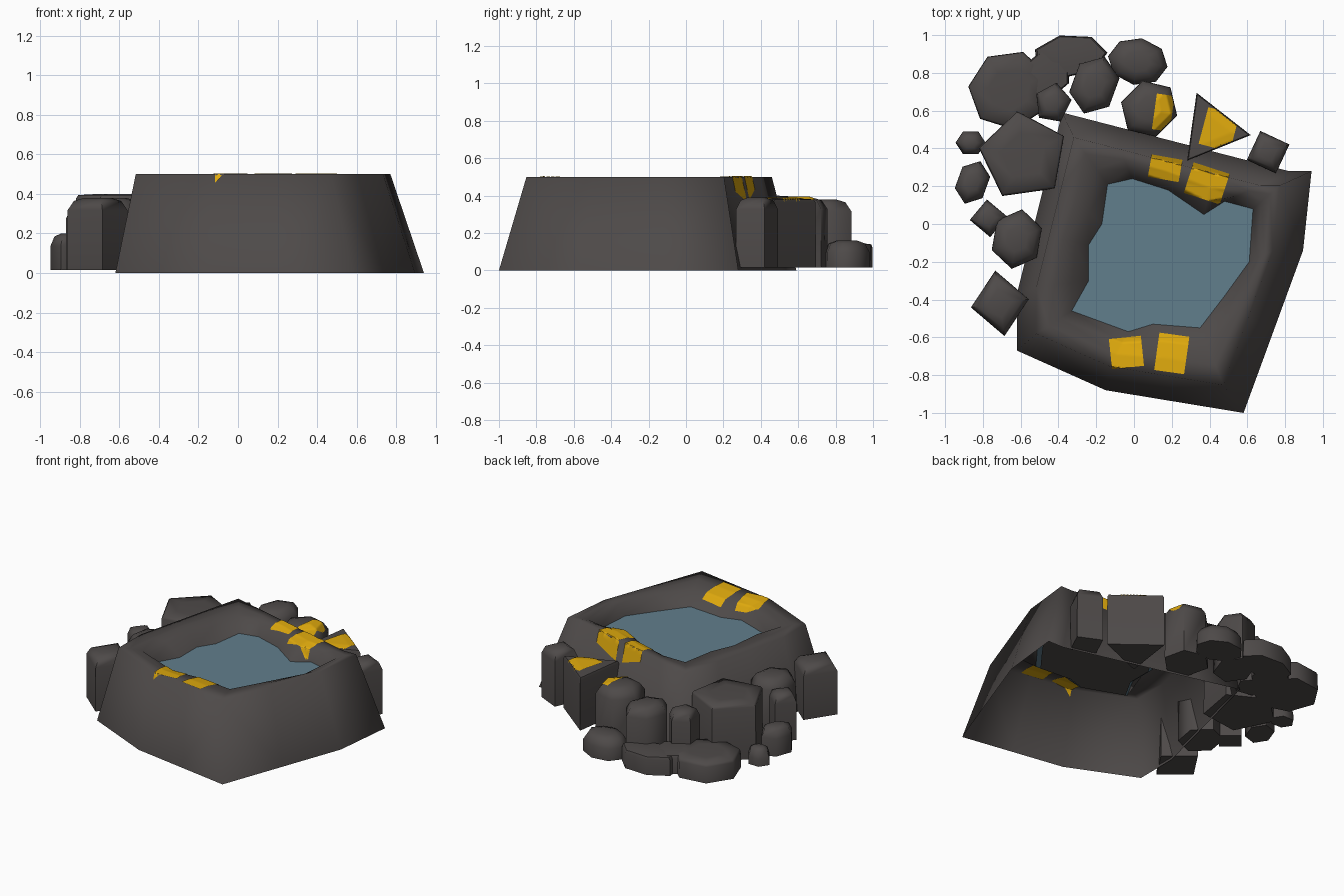
import bpy, bmesh
from math import sin, cos, radians, tau
from mathutils import Vector
from mathutils.bvhtree import BVHTree

if "Cube" in bpy.data.objects:
    bpy.data.objects.remove(bpy.data.objects["Cube"])


def material(name, rgb):
    m = bpy.data.materials.new(name)
    m.diffuse_color = (*rgb, 1)
    m.use_nodes = True
    m.node_tree.nodes["Principled BSDF"].inputs["Base Color"].default_value = m.diffuse_color
    return m


ROCK = material("dark_rock", (0.076, 0.068, 0.066))
WATER = material("water_blue", (0.12, 0.21, 0.265))
GOLD = material("gold_yellow", (0.74, 0.40, 0.004))


def finish(name, bm, mat, angle=None, recalc=False):
    if recalc:
        bmesh.ops.recalc_face_normals(bm, faces=bm.faces[:])
    me = bpy.data.meshes.new(name)
    bm.to_mesh(me)
    bm.free()
    me.materials.append(mat)
    ob = bpy.data.objects.new(name, me)
    bpy.context.collection.objects.link(ob)
    if angle:
        bpy.ops.object.select_all(action='DESELECT')
        ob.select_set(True)
        bpy.context.view_layer.objects.active = ob
        bpy.ops.object.shade_smooth_by_angle(angle=angle)
    return ob


def loft(bm, rings):
    loops = [[bm.verts.new(p) for p in r] for r in rings]
    n = len(loops[0])
    for a, b in zip(loops, loops[1:]):
        for i in range(n):
            j = (i + 1) % n
            bm.faces.new((a[i], a[j], b[j], b[i]))
    return loops


# Basin foot: key corners, each with the number of steps to the next one
KEYS = [(-.62, -.67, 1), (-.15, -.88, 2), (.58, -1, 2), (.895, -.14, 1),
        (.94, .28, 1), (.82, .28, 4), (-.38, .59, 3), (-.62, -.37, 1)]
foot = []
for (x, y, n), (x2, y2, _) in zip(KEYS, KEYS[1:] + KEYS[:1]):
    foot += [Vector((x, y, 0)).lerp(Vector((x2, y2, 0)), i / n) for i in range(n)]

# Irregular shoreline, one point for each foot point
SHORE = [(-.33, -.46), (-.03, -.57), (.1, -.53), (.35, -.55), (.48, -.38), (.61, -.2),
         (.63, .08), (.48, .12), (.37, .05), (.18, .18), (-.01, .24), (-.14, .21),
         (-.17, 0), (-.24, -.11), (-.24, -.3)]
shore = [Vector((x, y, .40)) for x, y in SHORE]

# The rim is the foot drawn in and raised, with a broad top that drops
# steeply to the water; the shell stays open below
pivot = Vector((-.03, -.16, 0))
rim = [pivot + (p - pivot) * .825 + Vector((0, 0, .5)) for p in foot]


def between(f, z):
    return [Vector((*a.lerp(b, f).xy, z)) for a, b in zip(rim, shore)]


bm = bmesh.new()
loft(bm, [foot, rim, between(.35, .497), between(.68, .48), shore])
bmesh.ops.triangulate(bm, faces=bm.faces[:])
rocks = [finish("rock_basin", bm, ROCK, 3.1)]

# Water surface, with a dark floor under it
bm = bmesh.new()
bm.faces.new([bm.verts.new(p) for p in shore])
finish("water", bm, WATER)
bm = bmesh.new()
c = sum(shore, Vector()) / len(shore)
bm.faces.new([bm.verts.new(c + (p - c) * .93 - Vector((0, 0, .02))) for p in reversed(shore)])
finish("pool_floor", bm, ROCK)


# Surrounding stones: upright prisms with chamfered tops
def stone(name, x, y, rx, ry, turn, sides, height):
    top = .94 if rx > .17 else .78      # broad stones keep a flat top
    t = radians(turn)

    def ring(s, z):
        pts = [(rx * s * cos(tau * k / sides), ry * s * sin(tau * k / sides)) for k in range(sides)]
        return [Vector((x + u * cos(t) - v * sin(t), y + u * sin(t) + v * cos(t), z)) for u, v in pts]

    drop = (1 - top) * .25 + .008
    bm = bmesh.new()
    loops = loft(bm, [ring(1, .015), ring(.99, height - drop),
                      ring(top, height - drop * .25), ring(top * .55, height)])
    bm.faces.new(loops[0])
    bm.faces.new(loops[-1])
    rocks.append(finish(name, bm, ROCK, 1.0, recalc=True))


for args in [
        ("low_slab_1", -.66, .71, .22, .21, 20, 7, .15),
        ("low_slab_2", -.34, .89, .20, .115, 5, 7, .145),
        ("low_slab_3", -.49, .77, .19, .13, 40, 6, .147),
        ("corner_boulder", -.585, .36, .24, .24, 26, 5, .40),
        ("back_stone_1", -.43, .64, .11, .10, 80, 5, .36),
        ("back_stone_2", -.21, .735, .16, .13, 70, 6, .38),
        ("back_stone_3", .02, .86, .16, .125, -10, 8, .16),
        ("back_stone_4", .08, .61, .16, .15, 45, 6, .39),
        ("back_stone_5", .41, .50, .21, .21, -8, 3, .385),
        ("back_stone_6", .71, .38, .12, .12, 20, 4, .39),
        ("left_pebble_1", -.865, .43, .08, .07, 0, 6, .13),
        ("left_pebble_2", -.855, .22, .12, .09, 70, 6, .20),
        ("left_stone_1", -.77, .03, .10, .10, 5, 4, .34),
        ("left_stone_2", -.62, -.08, .16, .14, 80, 6, .38),
        ("left_stone_3", -.71, -.42, .155, .175, 8, 4, .38)]:
    stone(*args)

# Gold patches: thin sheets draped over the rocks
surfaces = [BVHTree.FromPolygons([v.co for v in o.data.vertices],
                                 [p.vertices[:] for p in o.data.polygons]) for o in rocks]


def drape(x, y):
    hits = [t.ray_cast(Vector((x, y, 2)), Vector((0, 0, -1)))[0] for t in surfaces]
    return max((p.z for p in hits if p), default=0)


def gold_patch(name, x, y, w, h, turn, lift=.0045, n=24):
    t = radians(turn)
    bm = bmesh.new()
    grid = []
    for i in range(n + 1):
        row = []
        for j in range(n + 1):
            u, v = w * (i / n - .5), h * (j / n - .5)
            px, py = x + u * cos(t) - v * sin(t), y + u * sin(t) + v * cos(t)
            row.append(bm.verts.new((px, py, drape(px, py) + lift)))
        grid.append(row)
    for i in range(n):
        for j in range(n):
            q = (grid[i][j], grid[i + 1][j], grid[i + 1][j + 1], grid[i][j + 1])
            if min(v.co.z for v in q) > .32:
                f = bm.faces.new(q)
                if lift < 0:
                    f.normal_flip()
    bmesh.ops.delete(bm, geom=[v for v in bm.verts if not v.link_faces], context='VERTS')
    finish(name, bm, GOLD, .8)


for i, patch in enumerate([(.165, .295, .165, .12, -10), (.385, .215, .20, .17, -18),
                           (-.04, -.68, .17, .16, 6), (.20, -.685, .16, .20, -8),
                           (.155, .59, .095, .19, -8), (.45, .50, .17, .20, -15)]):
    gold_patch(f"gold_patch_{i + 1}", *patch)
    if i < 4:       # the rim patches also show inside the hollow shell
        gold_patch(f"gold_patch_{i + 1}_underside", *patch, lift=-.0045)
